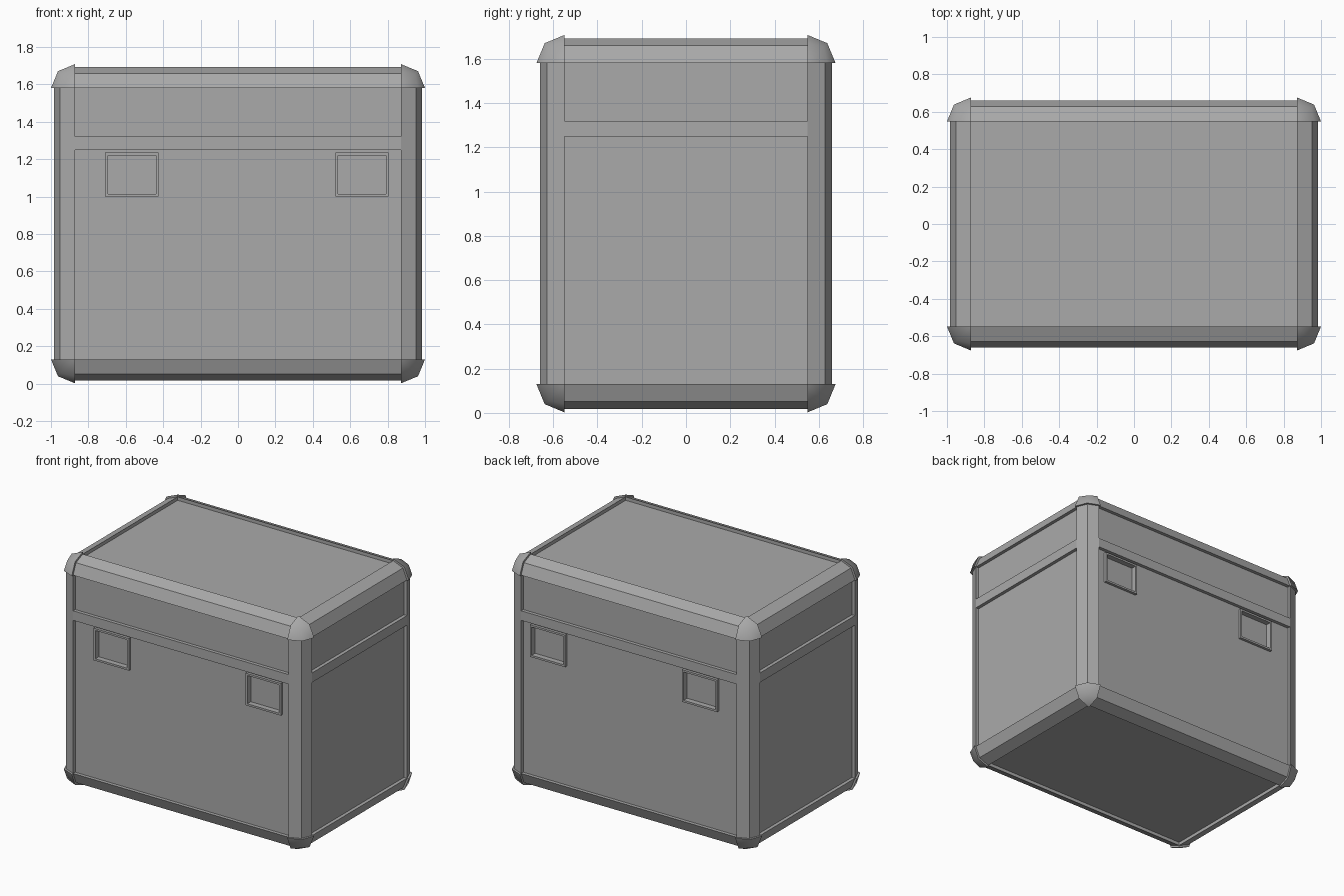
import bpy, bmesh, math
from itertools import product
from mathutils import Vector

if "Cube" in bpy.data.objects:
    bpy.data.objects.remove(bpy.data.objects["Cube"])

grey = bpy.data.materials.new("metal_grey")
grey.use_nodes = True
colour = (0.4, 0.4, 0.4, 1)
grey.diffuse_color = colour
grey.node_tree.nodes["Principled BSDF"].inputs["Base Color"].default_value = colour

CORE = Vector((0.872, 0.548, 0.725))   # half size between the corner centres
MID = Vector((0, 0, 0.855))            # middle of the case
RAIL, CAP, PANEL = 0.112, 0.128, 0.087  # reach of each part beyond the core


def finish(bm, name, smooth=None):
    bmesh.ops.recalc_face_normals(bm, faces=bm.faces)
    mesh = bpy.data.meshes.new(name)
    bm.to_mesh(mesh)
    bm.free()
    mesh.materials.append(grey)
    ob = bpy.data.objects.new(name, mesh)
    bpy.context.collection.objects.link(ob)
    if smooth:
        bpy.ops.object.select_all(action='DESELECT')
        ob.select_set(True)
        bpy.context.view_layer.objects.active = ob
        bpy.ops.object.shade_smooth_by_angle(angle=math.radians(smooth))
    return ob


def add_box(bm, centre, half):
    for v in bmesh.ops.create_cube(bm, size=2)["verts"]:
        v.co = Vector(a * b for a, b in zip(v.co, half)) + centre


# Recessed panels: one slab per pair of opposite sides
for axis, name in enumerate(("side_panels", "front_back_panels", "top_bottom_panels")):
    bm = bmesh.new()
    half = CORE.copy()
    half[axis] += PANEL
    add_box(bm, MID, half)
    if axis == 1:
        # Framed pockets on the front and back
        cuts = [(0, x) for x in (-0.71, -0.425, 0.52, 0.805)] + [(2, 1.0), (2, 1.235)]
        for k, pos in cuts:
            co, no = Vector(), Vector()
            co[k], no[k] = pos, 1
            bmesh.ops.bisect_plane(bm, geom=bm.verts[:] + bm.edges[:] + bm.faces[:],
                                   plane_co=co, plane_no=no)
        bmesh.ops.recalc_face_normals(bm, faces=bm.faces)
        pockets = []
        for f in bm.faces:
            c = f.calc_center_median()
            in_x = -0.71 < c.x < -0.425 or 0.52 < c.x < 0.805
            if abs(f.normal.y) > 0.9 and in_x and 1.0 < c.z < 1.235:
                pockets.append(f)
        for thick, depth in ((0, 0.02), (0.02, 0), (0, -0.04)):
            bmesh.ops.inset_individual(bm, faces=pockets, thickness=thick, depth=depth)
    finish(bm, name)

# Belt between the lid and the body
bm = bmesh.new()
for axis in (0, 1):
    half = Vector((CORE.x, CORE.y, 0.035))
    half[axis] += RAIL
    add_box(bm, Vector((0, 0, 1.285)), half)
finish(bm, "belt")

# Faceted edge rails
for axis, name in enumerate(("long_rails", "cross_rails", "upright_rails")):
    bm = bmesh.new()
    u, w = [k for k in range(3) if k != axis]
    for su, sw in product((-1, 1), repeat=2):
        ends = []
        for end in (-1, 1):
            ring = []
            arc = [(math.cos(a), math.sin(a)) for a in (0, math.pi / 4, math.pi / 2)]
            for du, dw in [(0, 0)] + arc:
                p = MID.copy()
                p[axis] += end * CORE[axis]
                p[u] += su * (CORE[u] + RAIL * du)
                p[w] += sw * (CORE[w] + RAIL * dw)
                ring.append(bm.verts.new(p))
            ends.append(ring)
            bm.faces.new(ring)
        for i in range(4):
            j = (i + 1) % 4
            bm.faces.new((ends[0][i], ends[0][j], ends[1][j], ends[1][i]))
    finish(bm, name)

# Rounded corner caps: an eighth of a coarse ball at each corner
bm = bmesh.new()
for signs in product((-1, 1), repeat=3):
    pts = {}
    for d in product((0, 1), repeat=3):
        p = Vector(d).normalized() * CAP + CORE
        pts[d] = bm.verts.new(MID + Vector(a * s for a, s in zip(p, signs)))
    for k in range(3):
        for level in (0, 1):
            quad = []
            for a, b in ((0, 0), (1, 0), (1, 1), (0, 1)):
                key = [a, b]
                key.insert(k, level)
                quad.append(pts[tuple(key)])
            bm.faces.new(quad)
finish(bm, "corner_caps", smooth=50)
